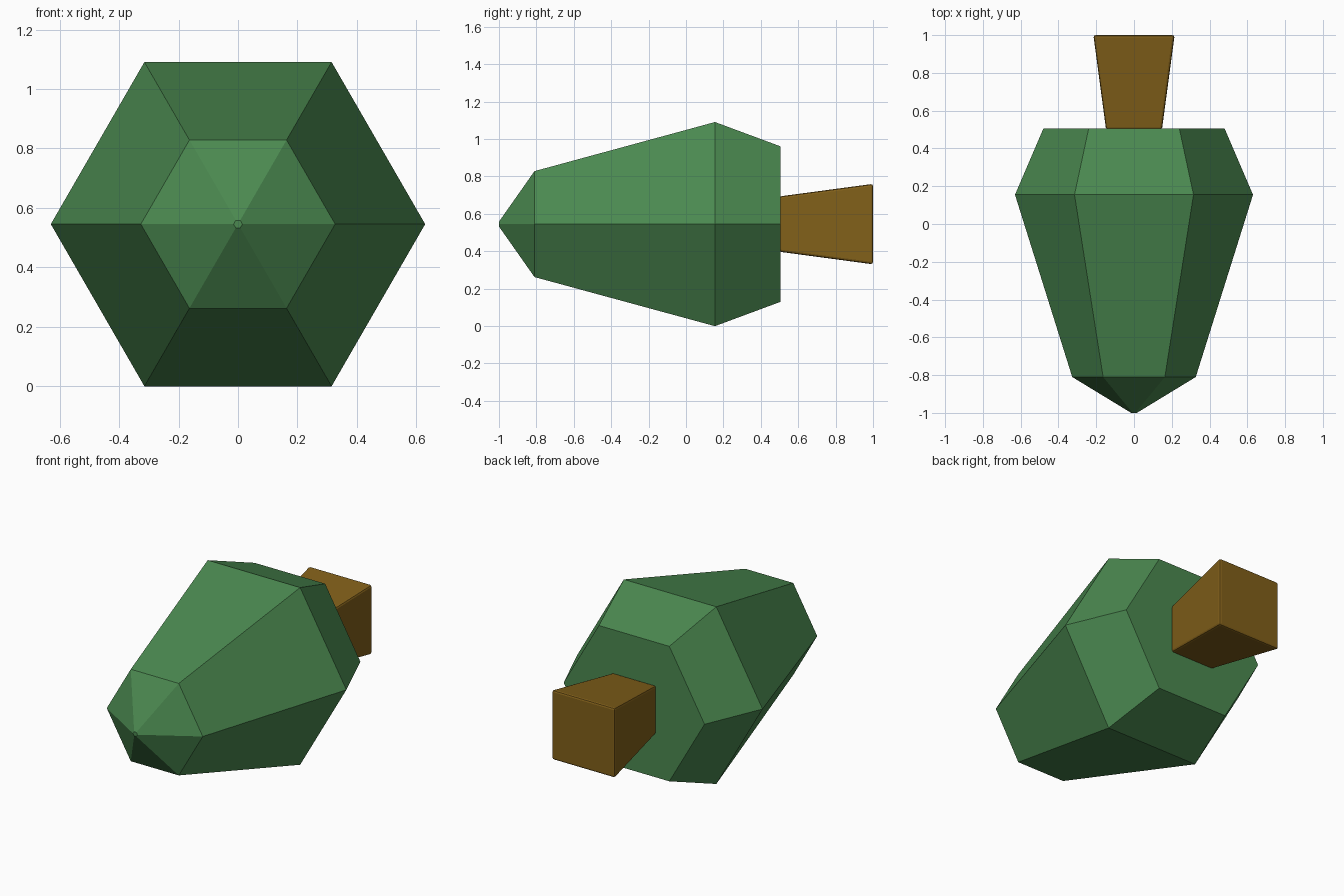
import bpy, math

if "Cube" in bpy.data.objects:
    bpy.data.objects.remove(bpy.data.objects["Cube"])

CZ = 0.545  # height of the long axis


def paint(obj, name, rgb):
    mat = bpy.data.materials.new(name)
    mat.diffuse_color = (*rgb, 1)
    mat.use_nodes = True
    mat.node_tree.nodes["Principled BSDF"].inputs["Base Color"].default_value = mat.diffuse_color
    obj.data.materials.append(mat)


def loft(name, rings, sides, phase):
    """Stack of regular polygons (y, radius) along the y axis, capped at both ends."""
    verts, faces = [], []
    for y, r in rings:
        for i in range(sides):
            a = phase + 2 * math.pi * i / sides
            verts.append((r * math.cos(a), y, CZ + r * math.sin(a)))
    for k in range(len(rings) - 1):
        for i in range(sides):
            j = (i + 1) % sides
            a, b = k * sides, (k + 1) * sides
            faces.append((a + i, a + j, b + j, b + i))
    last = (len(rings) - 1) * sides
    faces.append(tuple(reversed(range(sides))))
    faces.append(tuple(range(last, last + sides)))
    # rings run towards +y, so flip the winding to face outwards
    faces = [f[::-1] for f in faces]
    mesh = bpy.data.meshes.new(name)
    mesh.from_pydata(verts, [], faces)
    obj = bpy.data.objects.new(name, mesh)
    bpy.context.collection.objects.link(obj)
    return obj


# Hexagonal faceted body with a blunt point at the front
body = loft("body", [(-1.0, 0.015), (-0.81, 0.327), (0.155, 0.63), (0.505, 0.48)], 6, 0)
paint(body, "green", (0.07, 0.25, 0.08))

# Square stem flaring towards the back, with softened edges
s = math.sqrt(2)
stem = loft("stem", [(0.50, 0.148 * s), (1.0, 0.215 * s)], 4, math.pi / 4)
paint(stem, "brown", (0.22, 0.115, 0.01))
bevel = stem.modifiers.new("soft_edges", 'BEVEL')
bevel.width = 0.012
bevel.segments = 2
